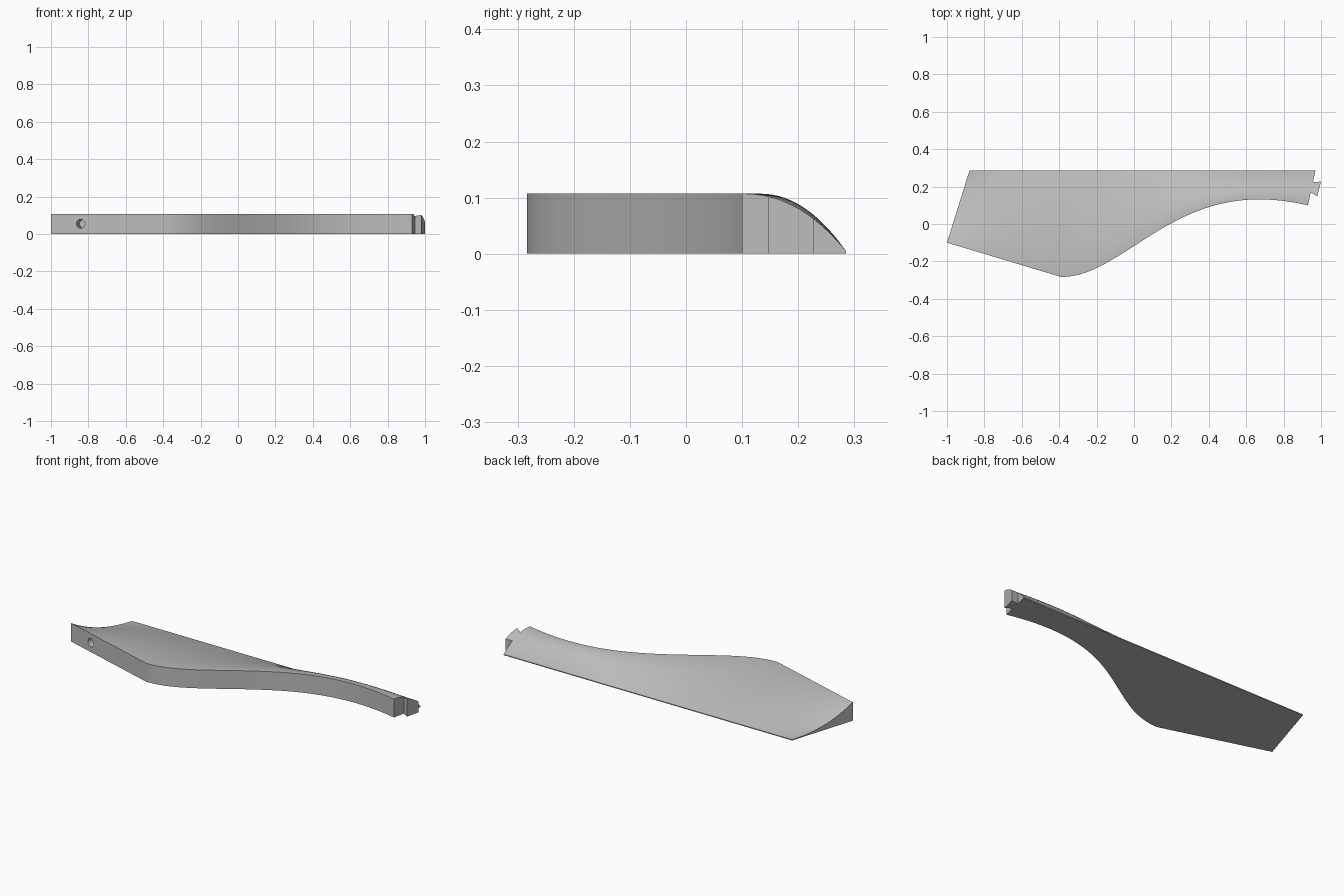
import bpy, bmesh, math
from mathutils import Vector, Matrix
from mathutils.geometry import interpolate_bezier

if "Cube" in bpy.data.objects:
    bpy.data.objects.remove(bpy.data.objects["Cube"], do_unlink=True)

HEIGHT, EDGE, COLS = 0.107, 0.005, 24

grey = bpy.data.materials.new("plain grey")
grey.use_nodes = True
grey.diffuse_color = (0.5, 0.5, 0.5, 1)
grey.node_tree.nodes["Principled BSDF"].inputs["Base Color"].default_value = grey.diffuse_color


def vec(x, y):
    return Vector((x, y, 0))


def height(s, t):
    """Hollow profile at the tip, swelling quickly to a rounded one toward the root."""
    hollow = (1 - t) ** 2.3
    rounded = 1 - t ** (1.5 + 0.7 * s)
    mix = 1 - math.exp(-s / 0.07)
    return EDGE + (HEIGHT - EDGE) * (hollow + (rounded - hollow) * mix)


# Front rail: a straight run from the tip, then an S-curve to the root
tip, shoulder, middle, root = vec(-1, -0.1), vec(-0.39, -0.283), vec(0, -0.118), vec(0.93, 0.1)
rail = [tip.lerp(shoulder, (i / 20) ** 1.5) for i in range(20)]
rail += interpolate_bezier(shoulder, vec(-0.25, -0.283), vec(-0.13, -0.2), middle, 16)[:-1]
rail += interpolate_bezier(middle, vec(0.25, 0.045), vec(0.5, 0.2), root, 28)

# Blade top surface, lofted from the front rail to the straight back edge
bm = bmesh.new()
rows = []
for p in rail:
    s = (p.x - tip.x) / (root.x - tip.x)
    back = vec(-0.88, 0.285).lerp(vec(0.97, 0.285), s)
    row = []
    for c in range(COLS + 1):
        t = c / COLS
        q = p.lerp(back, t)
        row.append(bm.verts.new((q.x, q.y, height(s, t))))
    rows.append(row)
for a, b in zip(rows, rows[1:]):
    for c in range(COLS):
        bm.faces.new((a[c], b[c], b[c + 1], a[c + 1]))

# Flared locking tab on the root end
first, last = 9, 16
tab = []
for c in range(first, last + 1):
    q = vec(0.98, 0.147).lerp(vec(1, 0.227), (c - first) / (last - first))
    tab.append(bm.verts.new((q.x, q.y, height(1, (q.y - root.y) / 0.185))))
for i in range(last - first):
    c = first + i
    bm.faces.new((rows[-1][c], tab[i], tab[i + 1], rows[-1][c + 1]))

# Walls and flat underside
top = bm.faces[:]
bottom = bmesh.ops.extrude_face_region(bm, geom=top, use_keep_orig=True)["geom"]
for v in bottom:
    if isinstance(v, bmesh.types.BMVert):
        v.co.z = 0
bmesh.ops.recalc_face_normals(bm, faces=bm.faces[:])
mesh = bpy.data.meshes.new("blade")
bm.to_mesh(mesh)
bm.free()
mesh.materials.append(grey)
blade = bpy.data.objects.new("blade", mesh)
bpy.context.collection.objects.link(blade)

# Round pin hole drilled into the front wall
along = (shoulder - tip).normalized()
inward = Vector((-along.y, along.x, 0))
hole = tip.lerp(shoulder, 0.26)
hole.z = 0.054
bpy.ops.mesh.primitive_cylinder_add(vertices=24, radius=0.024, depth=0.12, location=hole,
                                    rotation=inward.to_track_quat('Z', 'Y').to_euler())
cutter = bpy.context.object
cutter.name = "hole_cutter"
cutter.hide_render = True
cutter.data.materials.append(grey)
cut = blade.modifiers.new("pin hole", 'BOOLEAN')
cut.operation, cut.solver, cut.object = 'DIFFERENCE', 'EXACT', cutter
bpy.ops.object.select_all(action='DESELECT')
blade.select_set(True)
bpy.context.view_layer.objects.active = blade
bpy.ops.object.modifier_apply(modifier=cut.name)
bpy.data.objects.remove(cutter, do_unlink=True)
bpy.ops.object.shade_smooth_by_angle(angle=math.radians(30))
